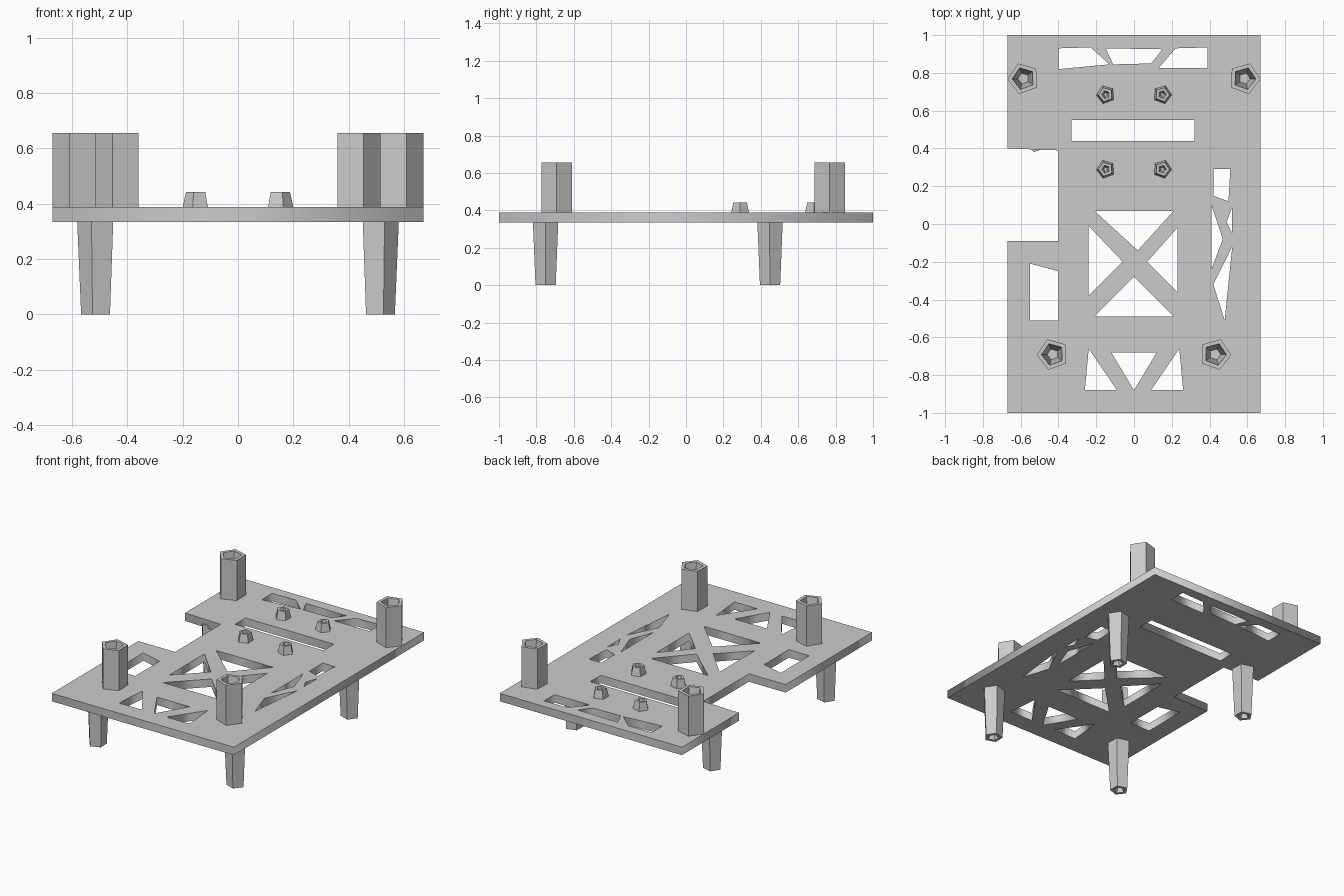
import bpy, bmesh, math

if "Cube" in bpy.data.objects:
    bpy.data.objects.remove(bpy.data.objects["Cube"])

Z0, Z1 = 0.335, 0.388  # underside and top of the plate


def rect(x0, y0, x1, y1):
    return [(x0, y0), (x1, y0), (x1, y1), (x0, y1)]


def plate(name, loops):
    """Flat plate from an outline followed by its cut-outs."""
    cu = bpy.data.curves.new(name, 'CURVE')
    cu.dimensions = '2D'
    cu.fill_mode = 'BOTH'
    cu.extrude = (Z1 - Z0) / 2
    for pts in loops:
        sp = cu.splines.new('POLY')
        sp.points.add(len(pts) - 1)
        for p, (x, y) in zip(sp.points, pts):
            p.co = (x, y, 0, 1)
        sp.use_cyclic_u = True
    ob = bpy.data.objects.new(name, cu)
    ob.location.z = (Z0 + Z1) / 2
    bpy.context.collection.objects.link(ob)
    bpy.context.view_layer.objects.active = ob
    ob.select_set(True)
    bpy.ops.object.convert(target='MESH')
    bm = bmesh.new()
    bm.from_mesh(ob.data)
    bmesh.ops.remove_doubles(bm, verts=bm.verts, dist=1e-4)
    bmesh.ops.recalc_face_normals(bm, faces=bm.faces)
    bm.to_mesh(ob.data)
    bm.free()
    ob.select_set(False)


def post(name, x, y, sides, angle, rings):
    """Lathe-like faceted post through (radius, z) rings, capped at both ends."""
    bm = bmesh.new()
    prev = None
    for i, (r, z) in enumerate(rings):
        ring = []
        for k in range(sides):
            a = math.radians(angle) + 2 * math.pi * k / sides
            ring.append(bm.verts.new((x + r * math.cos(a), y + r * math.sin(a), z)))
        if prev:
            for k in range(sides):
                n = (k + 1) % sides
                bm.faces.new((prev[k], prev[n], ring[n], ring[k]))
        if i in (0, len(rings) - 1):
            bm.faces.new(ring)
        prev = ring
    bmesh.ops.recalc_face_normals(bm, faces=bm.faces)
    me = bpy.data.meshes.new(name)
    bm.to_mesh(me)
    bm.free()
    bpy.context.collection.objects.link(bpy.data.objects.new(name, me))


# Plate with side notch, slots and truss cut-outs
outline = [(-0.67, -1), (0.67, -1), (0.67, 1), (-0.67, 1), (-0.67, 0.4),
           (-0.4, 0.39), (-0.4, -0.09), (-0.67, -0.09)]
back_truss = [
    [(-0.4, 0.93), (-0.23, 0.935), (-0.13, 0.845), (-0.4, 0.82)],
    [(-0.15, 0.93), (0.15, 0.925), (0.09, 0.85), (-0.11, 0.845)],
    [(0.22, 0.93), (0.39, 0.935), (0.39, 0.825), (0.13, 0.825)]]
centre_truss = [
    [(-0.21, 0.07), (0.21, 0.07), (0.02, -0.14)],
    [(-0.24, -0.01), (-0.06, -0.2), (-0.24, -0.38)],
    [(0.23, -0.02), (0.23, -0.36), (0.07, -0.2)],
    [(-0.21, -0.49), (0.21, -0.49), (0.0, -0.28)]]
front_truss = [
    [(-0.24, -0.66), (-0.09, -0.88), (-0.26, -0.88)],
    [(-0.12, -0.68), (0.12, -0.68), (0.0, -0.88)],
    [(0.24, -0.66), (0.26, -0.88), (0.09, -0.88)]]
side_truss = [
    [(0.42, 0.29), (0.51, 0.29), (0.5, 0.12), (0.42, 0.15)],
    [(0.41, 0.1), (0.47, -0.08), (0.41, -0.24)],
    [(0.52, 0.09), (0.52, -0.05), (0.49, 0.01)],
    [(0.52, -0.12), (0.48, -0.51), (0.42, -0.32)]]
slots = [rect(-0.33, 0.44, 0.32, 0.55),
         [(-0.55, -0.21), (-0.4, -0.25), (-0.4, -0.51), (-0.55, -0.51)]]
plate("deck_plate", [outline] + back_truss + centre_truss + front_truss
      + side_truss + slots)

for side, s in (("left", -1), ("right", 1)):
    turn = 90 - 20 * s
    # Hollow upper standoffs
    for row, x, y in (("front", 0.43, -0.69), ("rear", 0.585, 0.77)):
        post(f"{row}_{side}_standoff", s * x, y, 5, turn,
             [(0.085, Z1 - 0.02), (0.085, 0.655), (0.06, 0.655), (0.03, 0.45)])
    # Tapered legs with a shallow pit in the foot
    for row, y in (("front", -0.75), ("rear", 0.45)):
        post(f"{row}_{side}_leg", s * 0.51, y, 5, turn,
             [(0.02, 0.04), (0.035, 0.0), (0.057, 0.0), (0.072, Z0 + 0.02)])
    # Small mounting pegs
    for row, y in (("front", 0.29), ("rear", 0.685)):
        post(f"{row}_{side}_peg", s * 0.15, y, 5, turn,
             [(0.052, Z1 - 0.01), (0.038, 0.443), (0.022, 0.443), (0.01, 0.4)])
